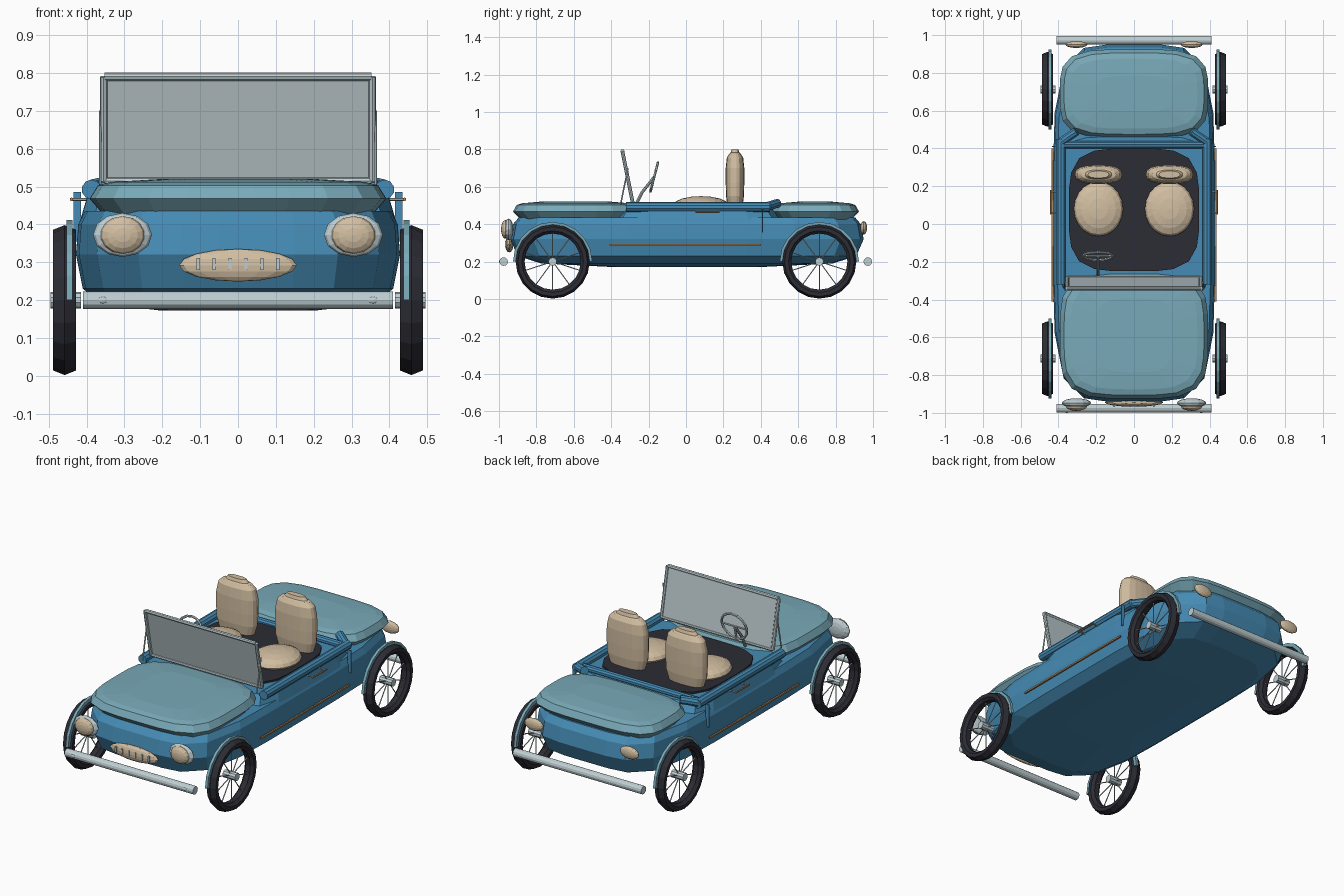
import bpy, bmesh
from math import pi, cos, sin
from mathutils import Vector, Matrix

if "Cube" in bpy.data.objects:
    bpy.data.objects.remove(bpy.data.objects["Cube"])


def material(name, r, g, b):
    m = bpy.data.materials.new(name)
    m.use_nodes = True
    m.diffuse_color = (r, g, b, 1)
    m.node_tree.nodes["Principled BSDF"].inputs["Base Color"].default_value = (r, g, b, 1)
    return m


BLUE = material("body blue", 0.06, 0.26, 0.46)
TEAL = material("pale teal", 0.19, 0.40, 0.48)
CREAM = material("cream", 0.65, 0.52, 0.36)
BLACK = material("rubber black", 0.025, 0.025, 0.035)
SILVER = material("silver", 0.52, 0.62, 0.65)
GLASS = material("glass grey", 0.48, 0.56, 0.58)
BROWN = material("trim brown", 0.45, 0.25, 0.10)


def finish(name, bm, mat):
    bmesh.ops.recalc_face_normals(bm, faces=bm.faces)
    mesh = bpy.data.meshes.new(name)
    bm.to_mesh(mesh)
    bm.free()
    mesh.materials.append(mat)
    ob = bpy.data.objects.new(name, mesh)
    bpy.context.collection.objects.link(ob)
    return ob


def loft(name, mat, center, levels, power=4, count=28):
    """Stack rounded-rectangle rings; each level is (z, half x, half y)."""
    bm = bmesh.new()
    rings = []
    for z, hx, hy in levels:
        ring = []
        for i in range(count):
            a = 2 * pi * (i + 0.5) / count
            c, s = cos(a), sin(a)
            k = (abs(c) ** power + abs(s) ** power) ** (-1 / power)
            ring.append(bm.verts.new((center[0] + hx * c * k, center[1] + hy * s * k, z)))
        rings.append(ring)
    for a, b in zip(rings, rings[1:]):
        for i in range(count):
            j = (i + 1) % count
            bm.faces.new((a[i], a[j], b[j], b[i]))
    bm.faces.new(rings[0])
    bm.faces.new(rings[-1])
    return finish(name, bm, mat)


def lathe_x(name, mat, center, profile, start=0, sweep=2 * pi, steps=20):
    """Turn a closed (x, radius) profile about the x axis."""
    bm = bmesh.new()
    full = sweep > 6
    rings = []
    for i in range(steps if full else steps + 1):
        a = start + sweep * i / steps
        rings.append([bm.verts.new((center[0] + x, center[1] + r * cos(a), center[2] + r * sin(a)))
                      for x, r in profile])
    pairs = list(zip(rings, rings[1:])) + ([(rings[-1], rings[0])] if full else [])
    for a, b in pairs:
        for i in range(len(profile)):
            j = (i + 1) % len(profile)
            bm.faces.new((a[i], a[j], b[j], b[i]))
    if not full:
        bm.faces.new(rings[0])
        bm.faces.new(rings[-1])
    return finish(name, bm, mat)


def add_rod(bm, a, b, r, sides):
    a, b = Vector(a), Vector(b)
    d = b - a
    m = Matrix.Translation((a + b) / 2) @ d.to_track_quat('Z', 'Y').to_matrix().to_4x4()
    bmesh.ops.create_cone(bm, cap_ends=True, segments=sides, radius1=r, radius2=r,
                          depth=d.length, matrix=m)


def rod(name, mat, a, b, r, sides=10):
    bm = bmesh.new()
    add_rod(bm, a, b, r, sides)
    return finish(name, bm, mat)


def ball(name, mat, loc, size, axis='Z', segs=14):
    bm = bmesh.new()
    rot = Matrix.Rotation(pi / 2, 4, 'X') if axis == 'Y' else Matrix()
    m = Matrix.Translation(loc) @ Matrix.Diagonal((*size, 1)) @ rot
    bmesh.ops.create_uvsphere(bm, u_segments=segs, v_segments=8, radius=1, matrix=m)
    return finish(name, bm, mat)


def box(name, mat, loc, size):
    bm = bmesh.new()
    bmesh.ops.create_cube(bm, size=1, matrix=Matrix.Translation(loc) @ Matrix.Diagonal((*size, 1)))
    return finish(name, bm, mat)


# Body hull, cockpit surround and floor
loft("body_hull", BLUE, (0, 0.005), [(0.172, 0.2, 0.42), (0.19, 0.36, 0.78), (0.23, 0.41, 0.905),
     (0.32, 0.428, 0.945), (0.40, 0.422, 0.93), (0.435, 0.405, 0.90)], power=5)
loft("cockpit_surround", BLUE, (0, 0.06), [(0.40, 0.42, 0.46), (0.485, 0.395, 0.40)], power=8)
loft("cockpit_floor", BLACK, (0, 0.075), [(0.47, 0.345, 0.325), (0.495, 0.345, 0.325)], power=4)

# Hood and trunk lids
for name, cy, hy in (("hood", -0.59, 0.335), ("trunk_lid", 0.69, 0.235)):
    loft(name, TEAL, (0, cy), [(0.425, 0.355, hy - 0.04), (0.468, 0.392, hy),
         (0.503, 0.37, hy - 0.02), (0.512, 0.335, hy - 0.05), (0.52, 0.2, hy - 0.14)], power=4)

# Rear cockpit bar
rod("rear_cockpit_bar", BLUE, (-0.37, 0.42, 0.495), (0.37, 0.42, 0.495), 0.02)

# Bumpers
for name, y in (("front_bumper", -0.975), ("rear_bumper", 0.972)):
    rod(name, SILVER, (-0.41, y, 0.2), (0.41, y, 0.2), 0.023, 12)

# Grille with upright bars
ball("grille", CREAM, (0, -0.945, 0.292), (0.155, 0.022, 0.043), 'Z', 16)
for i in range(6):
    x = (i - 2.5) * 0.042
    box("grille_bar", SILVER, (x, -0.962, 0.295), (0.008, 0.014, 0.032))

# Windscreen, leaning forward
LOW, TOP = (-0.285, 0.515), (-0.34, 0.79)
bm = bmesh.new()
corners = [(-0.345, *LOW), (0.345, *LOW), (0.345, *TOP), (-0.345, *TOP)]
pane = bm.faces.new([bm.verts.new(c) for c in corners])
back = bmesh.ops.extrude_face_region(bm, geom=[pane])["geom"]
bmesh.ops.translate(bm, vec=(0, 0.005, 0), verts=[v for v in back if isinstance(v, bmesh.types.BMVert)])
finish("windscreen_glass", bm, GLASS)
rod("windscreen_top_bar", SILVER, (-0.352, *TOP), (0.352, *TOP), 0.011, 8)
rod("windscreen_bottom_bar", SILVER, (-0.352, *LOW), (0.352, *LOW), 0.009, 8)

# Steering wheel on its column
hub = Vector((-0.19, -0.17, 0.652))
up, side = Vector((0, 0.25, 0.97)).normalized(), Vector((1, 0, 0))
bm = bmesh.new()
rim = [hub + 0.08 * (cos(2 * pi * i / 16) * side + sin(2 * pi * i / 16) * up) for i in range(16)]
for i in range(16):
    add_rod(bm, rim[i - 1], rim[i], 0.007, 6)
for i in (0, 8, 12):
    add_rod(bm, hub, rim[i], 0.006, 6)
add_rod(bm, hub, (-0.19, -0.235, 0.57), 0.008, 8)
add_rod(bm, (-0.19, -0.235, 0.57), (-0.19, -0.27, 0.50), 0.008, 8)
finish("steering_wheel", bm, SILVER)

for s, label in ((1, "left"), (-1, "right")):
    # Seats
    loft(label + "_seat_back", CREAM, (s * 0.188, 0.262), [(0.49, 0.105, 0.04), (0.55, 0.123, 0.048),
         (0.62, 0.126, 0.05), (0.70, 0.125, 0.05), (0.755, 0.113, 0.044), (0.778, 0.09, 0.03),
         (0.782, 0.07, 0.024), (0.80, 0.055, 0.018)], power=2.6, count=20)
    ball(label + "_seat_cushion", CREAM, (s * 0.188, 0.08, 0.505), (0.13, 0.145, 0.045), 'Z', 20)

    # Side rails and rear corner rolls
    rod(label + "_side_rail", BLUE, (s * 0.387, -0.32, 0.492), (s * 0.387, 0.45, 0.492), 0.026)
    rod(label + "_corner_roll", BLUE, (s * 0.385, 0.435, 0.495), (s * 0.305, 0.49, 0.512), 0.024)

    # Windscreen posts and stays
    rod(label + "_windscreen_post", SILVER, (s * 0.355, *LOW), (s * 0.355, *TOP), 0.01, 8)
    rod(label + "_windscreen_stay", SILVER, (s * 0.364, -0.35, 0.505), (s * 0.364, -0.31, 0.7), 0.004, 6)

    # Lamps and bumper bosses
    ball(label + "_headlamp_bezel", SILVER, (s * 0.305, -0.948, 0.372), (0.078, 0.025, 0.058), 'Y', 12)
    ball(label + "_headlamp_lens", CREAM, (s * 0.305, -0.965, 0.372), (0.058, 0.024, 0.05), 'Y', 14)
    ball(label + "_tail_lamp", CREAM, (s * 0.305, 0.95, 0.38), (0.06, 0.018, 0.036), 'Y', 14)
    ball(label + "_bumper_boss", SILVER, (s * 0.357, -0.99, 0.2), (0.018, 0.01, 0.011), 'Y', 10)

    # Side trim, door seam and handle
    box(label + "_side_trim", BROWN, (s * 0.432, -0.005, 0.29), (0.009, 0.81, 0.009))
    box(label + "_door_seam", BLUE, (s * 0.425, 0.41, 0.42), (0.02, 0.006, 0.13))
    rod(label + "_door_handle", BROWN, (s * 0.44, 0.05, 0.466), (s * 0.44, 0.18, 0.466), 0.005, 6)
    for y in (0.06, 0.17):
        rod("handle_mount", SILVER, (s * 0.40, y, 0.466), (s * 0.44, y, 0.466), 0.004, 6)

    # Wheels with spokes, hubs and slim mudguards
    for y, end in ((-0.713, "front"), (0.713, "rear")):
        name = end + "_" + label
        c = (s * 0.458, y, 0.2)
        lathe_x(name + "_tyre", BLACK, c, [(-0.03, 0.165), (-0.03, 0.186), (0, 0.198), (0.03, 0.186),
                (0.03, 0.165), (0.015, 0.15), (-0.015, 0.15)])
        g = s * 0.445
        lathe_x(name + "_mudguard", TEAL, (g, y, 0.2), [(-0.008, 0.192), (-0.008, 0.212),
                (0.008, 0.212), (0.008, 0.192)], 0, pi, 10)
        bm = bmesh.new()
        for i in range(10):
            a = pi / 2 + 2 * pi * i / 10
            add_rod(bm, c, (c[0], y + 0.155 * cos(a), 0.2 + 0.155 * sin(a)), 0.003, 5)
        add_rod(bm, (s * 0.415, y, 0.2), (s * 0.495, y, 0.2), 0.022, 10)
        finish(name + "_spokes_and_hub", bm, SILVER)
